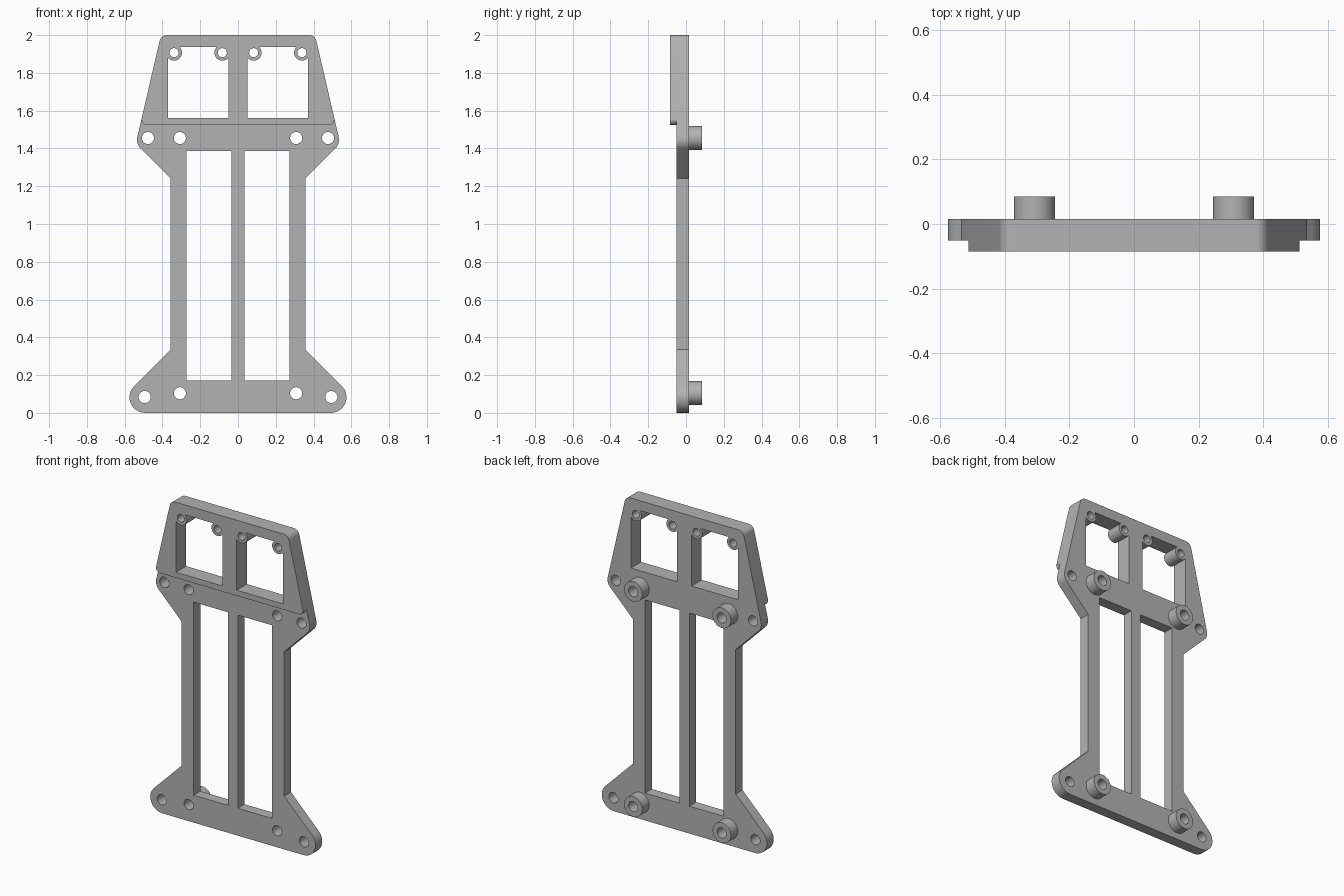
import bpy
import bmesh
from math import cos, sin, pi, radians, tan
from mathutils import Vector

cube = bpy.data.objects.get("Cube")
if cube:
    bpy.data.objects.remove(cube, do_unlink=True)

FRONT, STEP, BACK, BOSS_END = -0.085, -0.051, 0.016, 0.085

grey = bpy.data.materials.new("plain_grey")
grey.use_nodes = True
grey.diffuse_color = (0.45, 0.45, 0.45, 1)
grey.node_tree.nodes["Principled BSDF"].inputs["Base Color"].default_value = (0.45, 0.45, 0.45, 1)


def arc(cx, cz, r, a0, a1, n):
    angles = [radians(a0 + (a1 - a0) * i / n) for i in range(n + 1)]
    return [(cx + r * cos(a), cz + r * sin(a)) for a in angles]


def circle(cx, cz, r, n=40):
    return arc(cx, cz, r, 0, 360, n)[:-1]


def mirrored(profile):
    return [(-x, z) for x, z in profile]


def rounded(corners, n=10):
    """Closed profile from (x, z, radius) corners, each filleted."""
    out = []
    for i, (x, z, r) in enumerate(corners):
        p = Vector((x, z))
        if r == 0:
            out.append((x, z))
            continue
        a = (Vector(corners[i - 1][:2]) - p).normalized()
        b = (Vector(corners[(i + 1) % len(corners)][:2]) - p).normalized()
        half = a.angle(b) / 2
        centre = p + (a + b).normalized() * (r / sin(half))
        start = p + a * (r / tan(half)) - centre
        end = p + b * (r / tan(half)) - centre
        sweep = pi - 2 * half
        for k in range(n + 1):
            t = k / n
            v = (start * sin((1 - t) * sweep) + end * sin(t * sweep)) / sin(sweep)
            out.append(tuple(centre + v))
    return out


def prisms(name, profiles, y0, y1):
    """One object holding front-to-back extrusions of separate profiles."""
    bm = bmesh.new()
    for profile in profiles:
        face = bm.faces.new([bm.verts.new((x, y0, z)) for x, z in profile])
        grown = bmesh.ops.extrude_face_region(bm, geom=[face], use_keep_orig=True)
        verts = [g for g in grown["geom"] if isinstance(g, bmesh.types.BMVert)]
        bmesh.ops.translate(bm, verts=verts, vec=(0, y1 - y0, 0))
    bmesh.ops.recalc_face_normals(bm, faces=bm.faces)
    mesh = bpy.data.meshes.new(name)
    bm.to_mesh(mesh)
    bm.free()
    mesh.materials.append(grey)
    obj = bpy.data.objects.new(name, mesh)
    bpy.context.collection.objects.link(obj)
    return obj


def combine(target, tool, operation):
    mod = target.modifiers.new(tool.name, "BOOLEAN")
    mod.operation, mod.solver, mod.object = operation, "EXACT", tool
    bpy.context.view_layer.objects.active = target
    bpy.ops.object.modifier_apply(modifier=mod.name)
    bpy.data.objects.remove(tool, do_unlink=True)


# Full silhouette: flared feet, narrow waist, tapered head
half = [(0.692, 0, 0.083), (0.357, 0.335, 0), (0.357, 1.242, 0),
        (0.541, 1.426, 0.062), (0.408, 2, 0.04)]
outline = half + [(-x, z, r) for x, z, r in reversed(half)]
plate = prisms("mounting_plate", [rounded(outline)], FRONT, BACK)

# Thin the plate in front, leaving the thick head with rounded lower corners
side = [(0.7, -0.1), (0.7, 1.553)] + arc(0.484, 1.551, 0.026, 0, -90, 6)
step = prisms("front_step_cutter", [side + mirrored(side)[::-1]], FRONT - 0.1, STEP)
combine(plate, step, "DIFFERENCE")

# Standoff bosses on the back
boss_spots = [(s * 0.308, z) for s in (-1, 1) for z in (0.104, 1.455)]
bosses = prisms("standoff_bosses", [circle(x, z, 0.0635) for x, z in boss_spots],
                (STEP + BACK) / 2, BOSS_END)
combine(plate, bosses, "UNION")

# Windows; the upper ones leave a round screw ear in each top corner
EAR_Z, EAR_IN, EAR_OUT = 1.907, 0.083, 0.3385
upper = ([(0.05, 1.56)]
         + arc(EAR_IN, EAR_Z, 0.042, -142, 46, 20)
         + arc(EAR_OUT, EAR_Z, 0.042, 134, 322, 20)
         + [(0.3716, 1.56)])
lower = [(0.034, 0.172), (0.034, 1.386), (0.273, 1.386), (0.273, 0.172)]

# Through holes in feet, shoulders, bosses and ears
holes = [circle(x, z, 0.032) for x, z in boss_spots]
for s in (-1, 1):
    holes += [circle(s * 0.494, 0.084, 0.032), circle(s * 0.477, 1.455, 0.032)]
    holes += [circle(s * x, EAR_Z, 0.024) for x in (EAR_IN, EAR_OUT)]
openings = [upper, mirrored(upper), lower, mirrored(lower)] + holes
combine(plate, prisms("opening_cutters", openings, -0.3, 0.3), "DIFFERENCE")

bpy.ops.object.select_all(action="DESELECT")
plate.select_set(True)
bpy.context.view_layer.objects.active = plate
bpy.ops.object.shade_smooth_by_angle(angle=radians(30))
